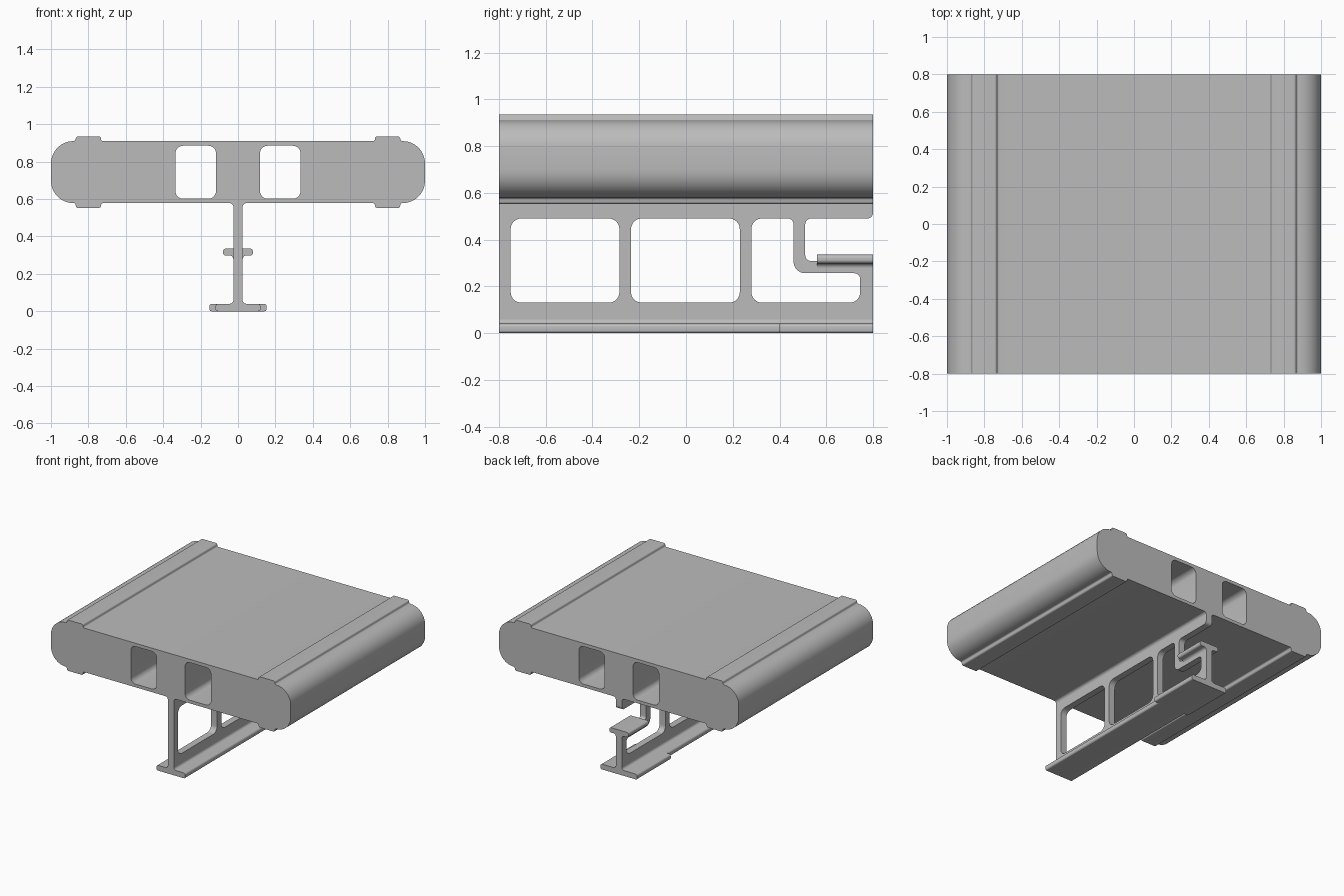
import bpy, bmesh, math
from mathutils import Vector, Matrix

cube = bpy.data.objects.get("Cube")
if cube:
    bpy.data.objects.remove(cube)

grey = bpy.data.materials.new("plain_grey")
grey.use_nodes = True
GREY = (0.5, 0.5, 0.5, 1)
grey.diffuse_color = GREY
grey.node_tree.nodes["Principled BSDF"].inputs["Base Color"].default_value = GREY

# Extrusion frames: section in XZ along Y, or section in YZ along X
ALONG_Y = Matrix(((1, 0, 0), (0, 0, -1), (0, 1, 0))).to_4x4()
ALONG_X = Matrix(((0, 0, 1), (1, 0, 0), (0, 1, 0))).to_4x4()


def rounded(points, steps=8):
    """Round each corner given as (u, v, radius) with a tangent arc."""
    out = []
    for i, (u, v, r) in enumerate(points):
        p = Vector((u, v))
        if not r:
            out.append(p)
            continue
        a = (Vector(points[i - 1][:2]) - p).normalized()
        b = (Vector(points[(i + 1) % len(points)][:2]) - p).normalized()
        half = a.angle(b) / 2
        centre = p + (a + b).normalized() * r / math.sin(half)
        start = p + a * r / math.tan(half) - centre
        end = p + b * r / math.tan(half) - centre
        sweep = start.angle(end)
        for k in range(steps + 1):
            t = k / steps
            out.append(centre + (start * math.sin((1 - t) * sweep)
                                 + end * math.sin(t * sweep)) / math.sin(sweep))
    return out


def box_loop(u0, u1, v0, v1, r):
    return [(u0, v0, r), (u1, v0, r), (u1, v1, r), (u0, v1, r)]


def mirrored(half):
    """Complete a right-hand half section across u = 0."""
    return half + [(-u, v, r) for u, v, r in reversed(half)]


def extrude(name, loops, frame, start, end):
    """Fill the loops (inner ones become holes) and extrude them."""
    curve = bpy.data.curves.new(name, "CURVE")
    curve.dimensions = "2D"
    curve.fill_mode = "BOTH"
    curve.extrude = (end - start) / 2
    for loop in loops:
        pts = rounded(loop)
        spline = curve.splines.new("POLY")
        spline.points.add(len(pts) - 1)
        for sp, p in zip(spline.points, pts):
            sp.co = (p.x, p.y, 0, 1)
        spline.use_cyclic_u = True
    temp = bpy.data.objects.new(name + "_section", curve)
    bpy.context.scene.collection.objects.link(temp)
    graph = bpy.context.evaluated_depsgraph_get()
    mesh = bpy.data.meshes.new_from_object(temp.evaluated_get(graph))
    bpy.data.objects.remove(temp)

    axis = Vector((0, 1, 0)) if frame is ALONG_Y else Vector((1, 0, 0))
    bm = bmesh.new()
    bm.from_mesh(mesh)
    bmesh.ops.remove_doubles(bm, verts=bm.verts, dist=0.0002)
    bm.transform(Matrix.Translation(axis * (start + end) / 2) @ frame)
    bmesh.ops.recalc_face_normals(bm, faces=bm.faces)
    bm.to_mesh(mesh)
    bm.free()
    mesh.name = name
    mesh.materials.clear()
    mesh.materials.append(grey)
    mesh.shade_smooth()
    mesh.set_sharp_from_angle(angle=math.radians(30))
    obj = bpy.data.objects.new(name, mesh)
    bpy.context.scene.collection.objects.link(obj)
    return obj


WEB = 0.025      # half thickness of the upright web
FILLET = 0.02
BACK = 0.8

# Deck: wide slab with rounded sides, edge pads and two square ducts
deck = mirrored([
    (WEB, 0.555, 0), (WEB, 0.578, FILLET),
    (0.73, 0.578, 0.01), (0.735, 0.552, 0.012), (0.865, 0.552, 0.012), (0.87, 0.578, 0.01),
    (1, 0.578, 0.12), (1, 0.91, 0.12),
    (0.87, 0.91, 0.01), (0.865, 0.935, 0.012), (0.735, 0.935, 0.012), (0.73, 0.91, 0.01),
])
ducts = [box_loop(s - 0.108, s + 0.108, 0.602, 0.885, 0.04) for s in (-0.226, 0.226)]
extrude("deck", [deck] + ducts, ALONG_Y, -BACK, BACK)

# Web: upright plate with windows and a hooked slot open at the back
web = [(-BACK, 0.06, 0), (BACK, 0.06, 0), (BACK, 0.308, 0), (0.51, 0.308, 0.025),
       (0.51, 0.49, 0.025), (BACK, 0.49, 0.025), (BACK, 0.556, 0), (-BACK, 0.556, 0)]
hook_window = [(0.28, 0.13, 0.045), (0.745, 0.13, 0.045), (0.745, 0.256, 0.025),
               (0.46, 0.256, 0.05), (0.46, 0.49, 0.025), (0.28, 0.49, 0.045)]
windows = [box_loop(y, y + 0.465, 0.13, 0.49, 0.045) for y in (-0.75, -0.235)]
extrude("web", [web, hook_window] + windows, ALONG_X, -WEB, WEB)


# Foot: narrow flange, then a wider one towards the back
def foot(name, half_width, start, end):
    section = mirrored([(half_width, 0, 0.012), (half_width, 0.04, 0.015),
                        (WEB, 0.04, FILLET), (WEB, 0.061, 0)])
    extrude(name, [section], ALONG_Y, start, end)


foot("foot_front", 0.12, -BACK, 0.4)
foot("foot_back", 0.153, 0.4, BACK)

# Hook shelf: small flange on top of the hook arm
shelf = mirrored([(WEB, 0.276, 0), (WEB, 0.298, FILLET),
                  (0.08, 0.298, 0.015), (0.08, 0.335, 0.015)])
extrude("hook_shelf", [shelf], ALONG_Y, 0.56, BACK)
